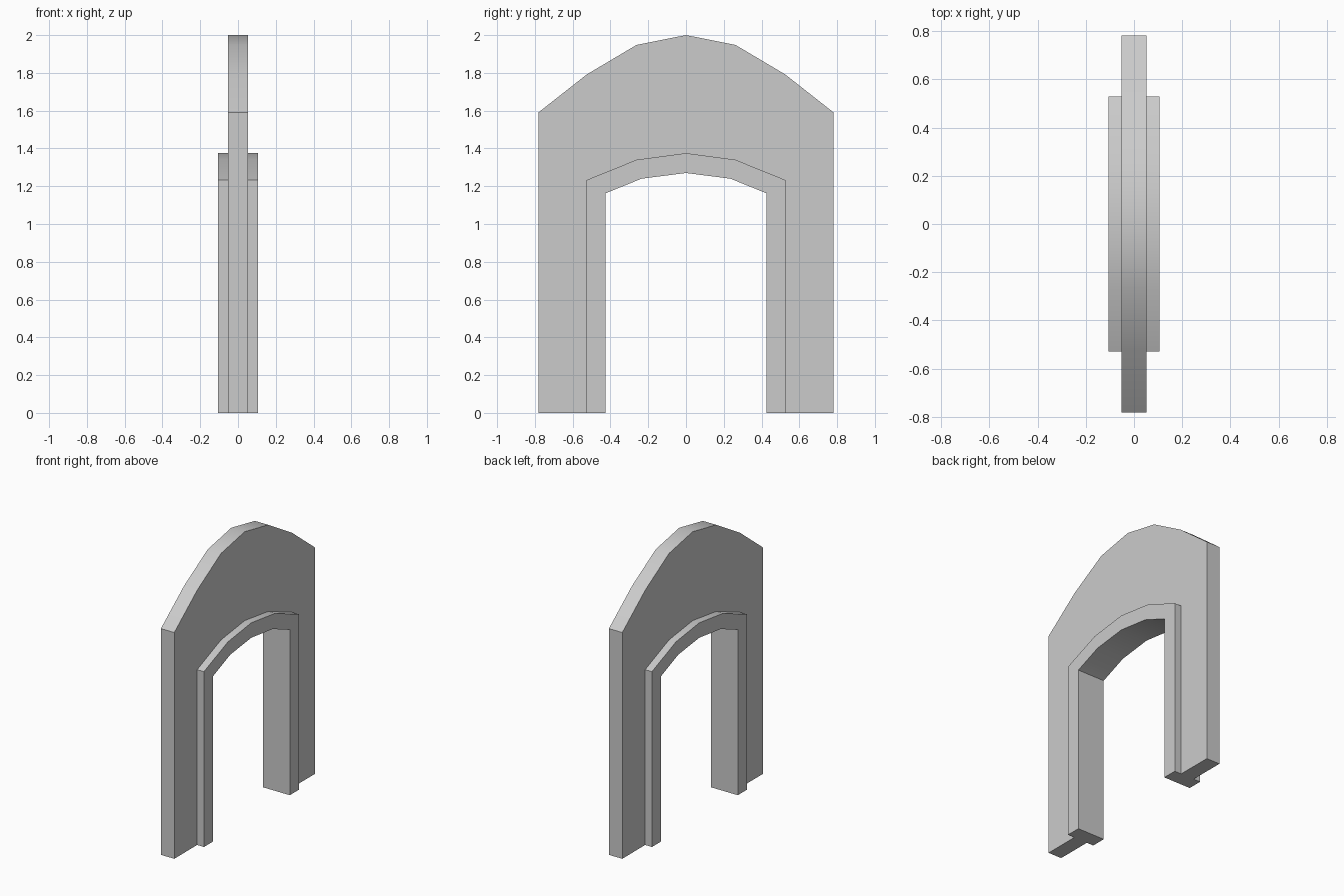
import bpy, bmesh, math

if "Cube" in bpy.data.objects:
    bpy.data.objects.remove(bpy.data.objects["Cube"])

PANEL_X, TRIM_X = 0.052, 0.105

# Half-arch stations from foot to apex: (y, z) of panel edge, trim edge, opening edge
half = [
    ((0.782, 0.0), (0.528, 0.0), (0.425, 0.0)),
    ((0.782, 1.59), (0.528, 1.232), (0.425, 1.163)),
    ((0.525, 1.792), (0.528, 1.232), (0.425, 1.163)),
    ((0.262, 1.948), (0.262, 1.34), (0.235, 1.24)),
    ((0.0, 2.0), (0.0, 1.375), (0.0, 1.27)),
]
mirrored = [tuple((-y, z) for y, z in s) for s in reversed(half[:-1])]
stations = half + mirrored

bm = bmesh.new()


def section(station):
    """T-shaped cross-section: thin outer panel, thicker trim round the opening."""
    outer, mid, inner = station
    side = [(PANEL_X, outer), (PANEL_X, mid), (TRIM_X, mid), (TRIM_X, inner)]
    ring = side + [(-x, p) for x, p in reversed(side)]
    return [bm.verts.new((x, p[0], p[1])) for x, p in ring]


# Sweep the section round the arch and cap both feet
rings = [section(s) for s in stations]
for a, b in zip(rings, rings[1:]):
    for i in range(8):
        j = (i + 1) % 8
        bm.faces.new((a[i], a[j], b[j], b[i]))
for ring in (rings[0], rings[-1]):
    # panel strip and trim strip of each foot
    bm.faces.new((ring[0], ring[1], ring[6], ring[7]))
    bm.faces.new((ring[1], ring[2], ring[3], ring[4], ring[5], ring[6]))

# Stations share trim corners, so weld the repeated points
bmesh.ops.remove_doubles(bm, verts=bm.verts, dist=1e-4)
bmesh.ops.recalc_face_normals(bm, faces=bm.faces)

mesh = bpy.data.meshes.new("arched_door_frame")
bm.to_mesh(mesh)
bm.free()
frame = bpy.data.objects.new("arched_door_frame", mesh)
bpy.context.collection.objects.link(frame)

# Smooth the arch curves, keep corners crisp
bpy.context.view_layer.objects.active = frame
frame.select_set(True)
bpy.ops.object.shade_smooth_by_angle(angle=math.radians(30))
